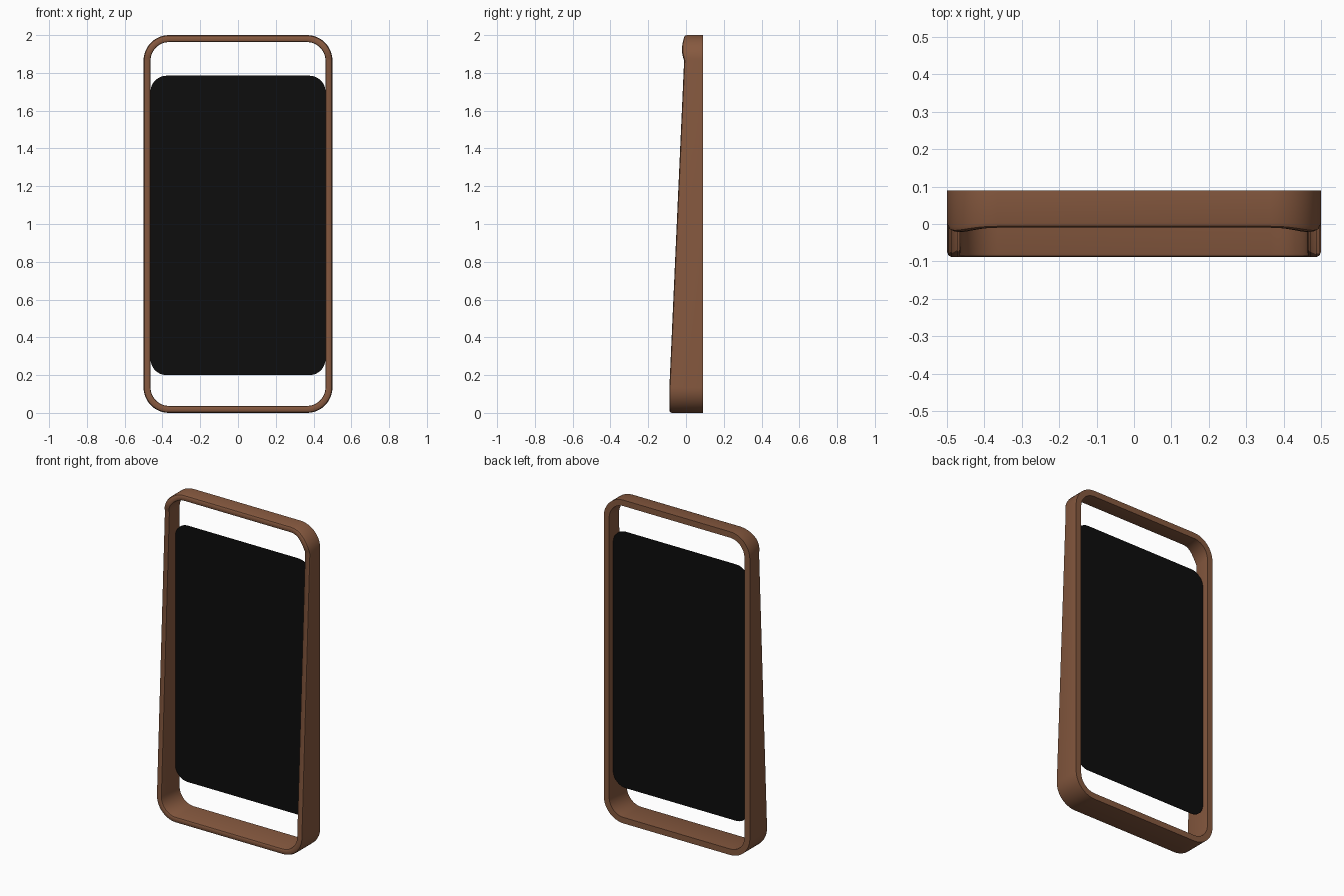
import bpy, bmesh, math

cube = bpy.data.objects.get("Cube")
if cube:
    bpy.data.objects.remove(cube)


def make_material(name, colour, roughness):
    mat = bpy.data.materials.new(name)
    mat.use_nodes = True
    mat.diffuse_color = (*colour, 1)
    bsdf = mat.node_tree.nodes["Principled BSDF"]
    bsdf.inputs["Base Color"].default_value = (*colour, 1)
    bsdf.inputs["Roughness"].default_value = roughness
    return mat


def rounded_rect(half_width, bottom, top, radius, inset=0.0, steps=12):
    """Outline in x and z; insets share the same corner centres."""
    points = []
    cx = half_width - radius
    corners = [(cx, top - radius), (-cx, top - radius),
               (-cx, bottom + radius), (cx, bottom + radius)]
    for quarter, (x, z) in enumerate(corners):
        for i in range(steps + 1):
            a = math.pi / 2 * (quarter + i / steps)
            points.append((x + (radius - inset) * math.cos(a),
                           z + (radius - inset) * math.sin(a)))
    return points


def finish(bm, name, mat):
    bmesh.ops.recalc_face_normals(bm, faces=bm.faces)
    mesh = bpy.data.meshes.new(name)
    bm.to_mesh(mesh)
    bm.free()
    obj = bpy.data.objects.new(name, mesh)
    bpy.context.collection.objects.link(obj)
    mesh.materials.append(mat)
    bpy.ops.object.select_all(action='DESELECT')
    obj.select_set(True)
    bpy.context.view_layer.objects.active = obj
    bpy.ops.object.shade_smooth_by_angle(angle=math.radians(35))
    return obj


brown = make_material("warm brown", (0.24, 0.10, 0.05), 0.6)
black = make_material("black", (0.004, 0.004, 0.004), 0.5)

# Frame: a rounded band, deep at the bottom and shallow at the top
RADIUS, WALL, BACK = 0.135, 0.037, 0.09


def front_depth(z):
    t = min(max((z - RADIUS) / (2 - 2 * RADIUS), 0), 1)
    lip = max((z - 2 + RADIUS) / RADIUS, 0)
    return -0.088 + 0.078 * t - 0.011 * math.sin(math.pi * lip)


# Cross-section as inset from the outside and setback from the front (None = back)
section = [(0, None), (0, 0.014), (0.004, 0.004), (0.012, 0),
           (WALL - 0.008, 0), (WALL - 0.002, 0.003), (WALL, 0.008), (WALL, None)]
outer = rounded_rect(0.5, 0, 2, RADIUS)
bm = bmesh.new()
rings = []
for inset, setback in section:
    ring = []
    for (x, z), (_, outer_z) in zip(rounded_rect(0.5, 0, 2, RADIUS, inset), outer):
        y = BACK if setback is None else front_depth(outer_z) + setback
        ring.append(bm.verts.new((x, y, z)))
    rings.append(ring)
for a, b in zip(rings, rings[1:] + rings[:1]):
    for i in range(len(a)):
        j = (i + 1) % len(a)
        bm.faces.new((a[i], a[j], b[j], b[i]))
finish(bm, "frame", brown)

# Panel: a thin upright sheet held between the frame sides
bm = bmesh.new()
sheet = bm.faces.new([bm.verts.new((x, 0.048, z))
                      for x, z in rounded_rect(0.463, 0.2, 1.785, 0.085)])
extruded = bmesh.ops.extrude_face_region(bm, geom=[sheet])["geom"]
bmesh.ops.translate(bm, vec=(0, 0.003, 0),
                    verts=[v for v in extruded if isinstance(v, bmesh.types.BMVert)])
finish(bm, "panel", black)
